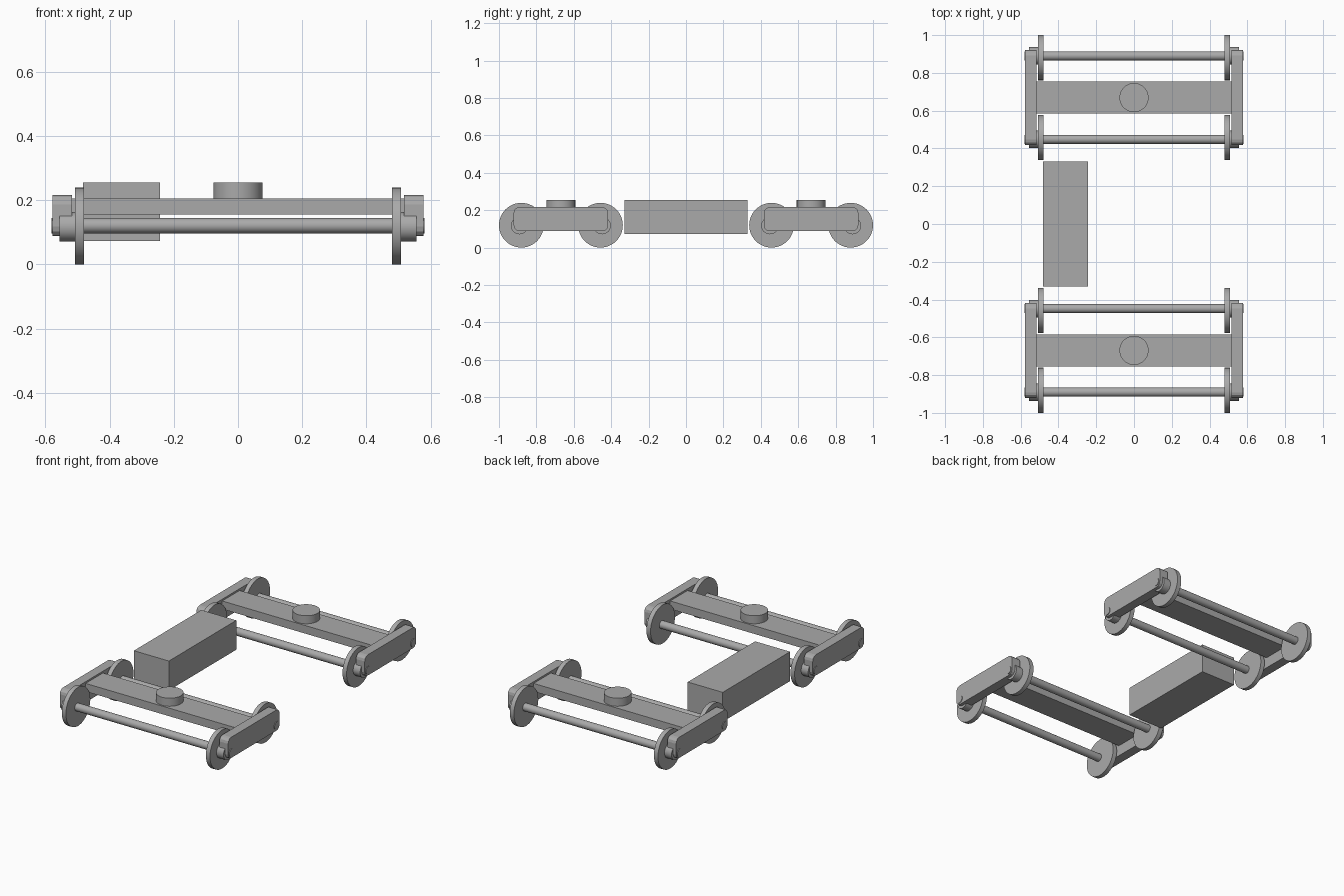
import bpy, math
from mathutils import Matrix

if "Cube" in bpy.data.objects:
    bpy.data.objects.remove(bpy.data.objects["Cube"])

grey = bpy.data.materials.new("plain grey")
grey.diffuse_color = (0.4, 0.4, 0.4, 1)
grey.use_nodes = True
grey.node_tree.nodes["Principled BSDF"].inputs["Base Color"].default_value = grey.diffuse_color


def box(name, centre, size, bevel=0):
    bpy.ops.mesh.primitive_cube_add(size=1, location=centre)
    ob = bpy.context.object
    ob.name = name
    ob.data.transform(Matrix.Diagonal((*size, 1)))
    ob.data.materials.append(grey)
    if bevel:
        # round only the four edges running along x
        weights = ob.data.attributes.new("bevel_weight_edge", 'FLOAT', 'EDGE')
        for e in ob.data.edges:
            a, b = (ob.data.vertices[i].co for i in e.vertices)
            weights.data[e.index].value = 1.0 if abs(a.x - b.x) > 1e-4 else 0.0
        mod = ob.modifiers.new("rounded corners", 'BEVEL')
        mod.width, mod.segments, mod.limit_method = bevel, 3, 'WEIGHT'
    return ob


def cylinder(name, centre, radius, depth, along_x=True, sides=48):
    rot = (0, math.pi / 2, 0) if along_x else (0, 0, 0)
    bpy.ops.mesh.primitive_cylinder_add(vertices=sides, radius=radius, depth=depth,
                                        location=centre, rotation=rot)
    ob = bpy.context.object
    ob.name = name
    ob.data.materials.append(grey)
    bpy.ops.object.shade_smooth_by_angle(angle=math.radians(30))
    return ob


def bogie(label, y):
    # cross beam and pivot
    box(label + "_bolster", (0, y, 0.18), (1.034, 0.17, 0.05))
    cylinder(label + "_pivot", (0, y, 0.229), 0.077, 0.052, along_x=False)
    for s in (-1, 1):
        # side frames
        box(label + "_side_frame", (s * 0.547, y, 0.152), (0.06, 0.504, 0.128), 0.03)
    for e in (-1, 1):
        # axle, wheels and axle boxes
        cylinder(label + "_axle", (0, y + e * 0.221, 0.121), 0.024, 1.162, sides=24)
        for s in (-1, 1):
            cylinder(label + "_wheel", (s * 0.494, y + e * 0.2115, 0.1195), 0.1195, 0.028)
            cylinder(label + "_axle_box", (s * 0.531, y + e * 0.221, 0.117), 0.046, 0.05, sides=32)


bogie("front_bogie", -0.669)
bogie("rear_bogie", 0.669)

# equipment box between the bogies
box("equipment_box", (-0.363, 0, 0.164), (0.24, 0.66, 0.182))
